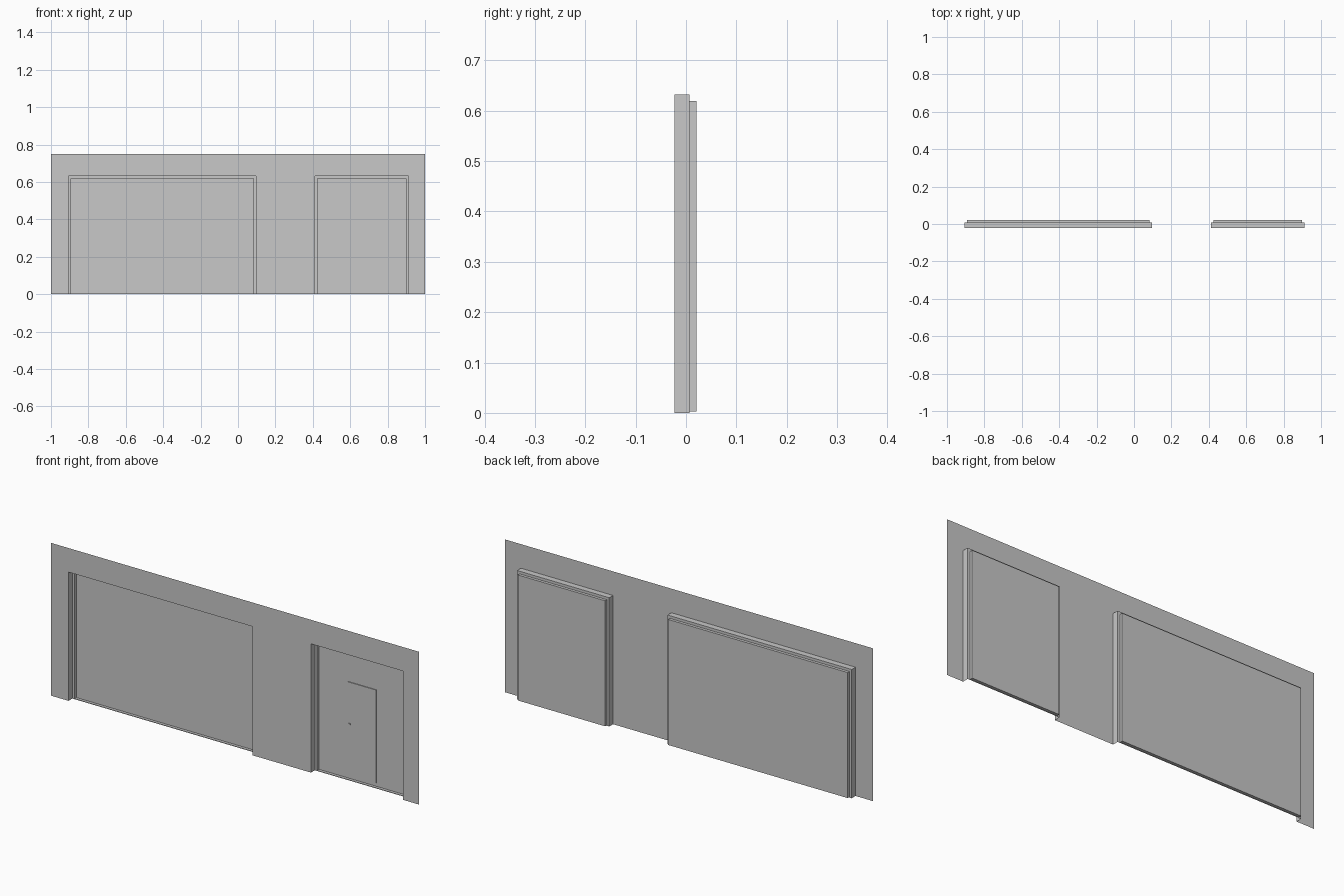
import bpy
import bmesh
from mathutils import Matrix, Vector

cube = bpy.data.objects.get("Cube")
if cube:
    bpy.data.objects.remove(cube, do_unlink=True)

grey = bpy.data.materials.new("plain_grey")
grey.use_nodes = True
grey.diffuse_color = (0.58, 0.58, 0.58, 1)
shader = grey.node_tree.nodes["Principled BSDF"]
shader.inputs["Base Color"].default_value = (0.58, 0.58, 0.58, 1)
shader.inputs["Roughness"].default_value = 0.8

FRONT, STEP, BACK = -0.0225, 0.007, 0.021   # depths of wall, frame step and door
WALL_TOP, BAY_TOP = 0.75, 0.632
INSET, SILL = 0.013, 0.003
BAYS = {"wide_bay": (-0.905, 0.095), "narrow_bay": (0.412, 0.912)}


def finish(name, bm):
    mesh = bpy.data.meshes.new(name)
    bm.to_mesh(mesh)
    bm.free()
    mesh.materials.append(grey)
    obj = bpy.data.objects.new(name, mesh)
    bpy.context.collection.objects.link(obj)
    return obj


def rectangle(bm, x0, x1, z0, z1, y):
    corners = ((x0, z0), (x1, z0), (x1, z1), (x0, z1))
    return [bm.verts.new((x, y, z)) for x, z in corners]


def bridge(bm, near, far, sides):
    for i in sides:
        j = (i + 1) % 4
        bm.faces.new((near[i], near[j], far[j], far[i]))


def box(name, low, high):
    low, high = Vector(low), Vector(high)
    bm = bmesh.new()
    matrix = Matrix.Translation((low + high) / 2) @ Matrix.Diagonal((*(high - low), 1))
    bmesh.ops.create_cube(bm, size=1, matrix=matrix)
    return finish(name, bm)


# Thin front wall: a grid of panels that leaves the bays open
edges = [-1] + [x for pair in BAYS.values() for x in pair] + [1]
bm = bmesh.new()
for i, (x0, x1) in enumerate(zip(edges, edges[1:])):
    bm.faces.new(rectangle(bm, x0, x1, BAY_TOP, WALL_TOP, FRONT))
    if i % 2 == 0:
        bm.faces.new(rectangle(bm, x0, x1, 0, BAY_TOP, FRONT))
bmesh.ops.remove_doubles(bm, verts=bm.verts[:], dist=0.0001)
bmesh.ops.dissolve_limit(bm, angle_limit=0.01, verts=[], edges=[])
finish("wall", bm)

# Recessed bays: open-bottomed jamb, stepped frame, closed door panel
for name, (x0, x1) in BAYS.items():
    inner = (x0 + INSET, x1 - INSET, SILL, BAY_TOP - INSET)
    bm = bmesh.new()
    mouth = rectangle(bm, x0, x1, 0, BAY_TOP, FRONT)
    ledge = rectangle(bm, x0, x1, 0, BAY_TOP, STEP)
    rim = rectangle(bm, *inner, STEP)
    bridge(bm, mouth, ledge, (1, 2, 3))
    bridge(bm, ledge, rim, range(4))
    finish(name + "_frame", bm)

    bm = bmesh.new()
    rim = rectangle(bm, *inner, STEP)
    panel = rectangle(bm, *inner, BACK)
    bridge(bm, rim, panel, range(4))
    bm.faces.new(panel)
    finish(name + "_door", bm)

# Small walk-through door in the narrow bay, with its handle
box("walk_door", (0.585, BACK - 0.004, 0.02), (0.738, BACK - 0.0002, 0.477))
box("walk_door_handle", (0.59, BACK - 0.007, 0.268), (0.598, BACK - 0.004, 0.276))
